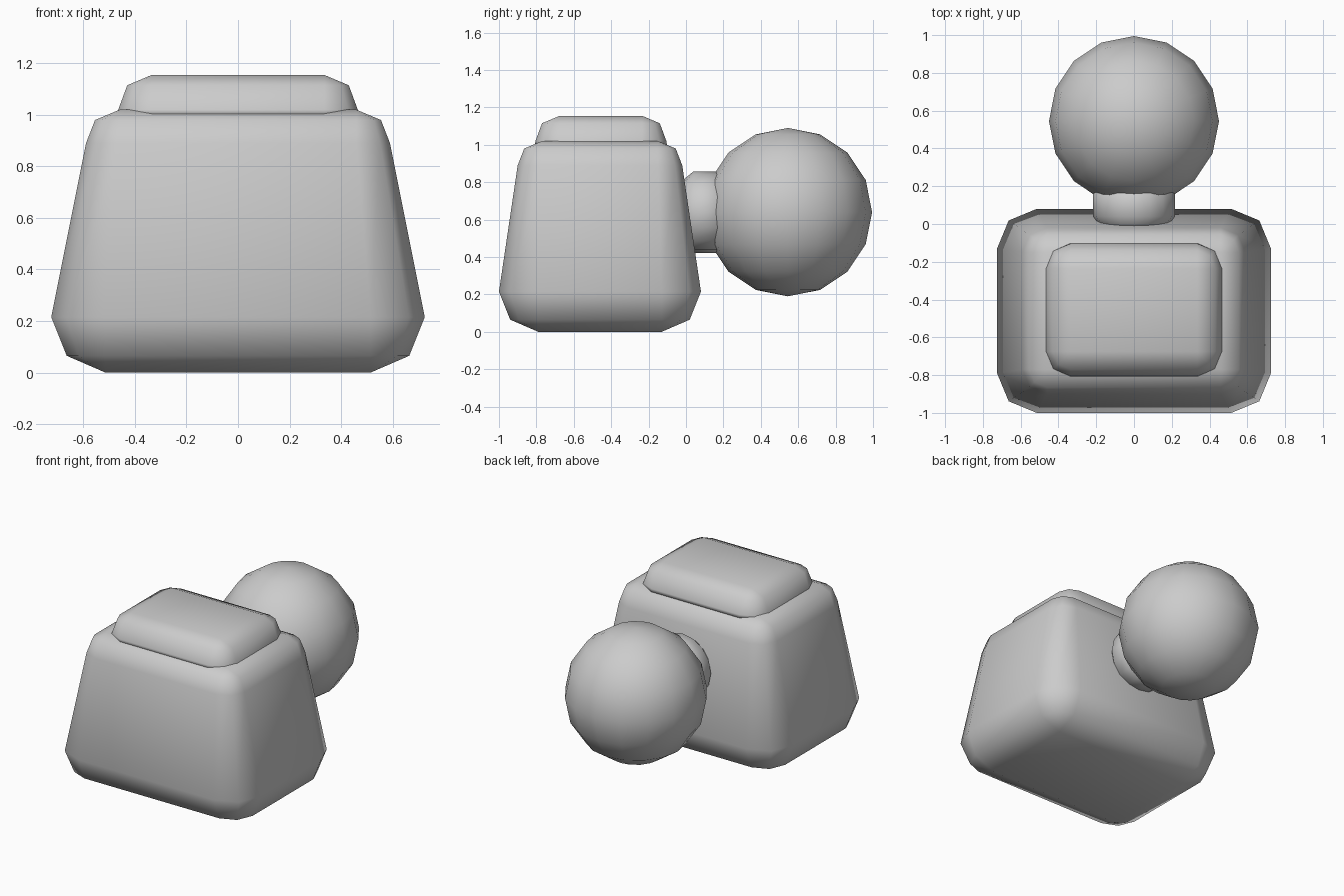
import bpy, bmesh, math
from mathutils import Matrix

if "Cube" in bpy.data.objects:
    bpy.data.objects.remove(bpy.data.objects["Cube"])


def finish(name, bm):
    bmesh.ops.recalc_face_normals(bm, faces=bm.faces)
    mesh = bpy.data.meshes.new(name)
    bm.to_mesh(mesh)
    bm.free()
    for p in mesh.polygons:
        p.use_smooth = True
    obj = bpy.data.objects.new(name, mesh)
    bpy.context.collection.objects.link(obj)
    return obj


def loft(bm, rings):
    rings = [[bm.verts.new(p) for p in ring] for ring in rings]
    n = len(rings[0])
    for a, b in zip(rings, rings[1:]):
        for i in range(n):
            j = (i + 1) % n
            bm.faces.new((a[i], a[j], b[j], b[i]))
    bm.faces.new(rings[0])
    bm.faces.new(rings[-1])


def rounded_block(name, cy, levels):
    # levels: z, core half x, core half y, corner radius
    bm = bmesh.new()
    rings = []
    for z, cx, hy, r in levels:
        ring = []
        for k, (sx, sy) in enumerate(((1, 1), (-1, 1), (-1, -1), (1, -1))):
            for s in range(3):
                a = math.radians(90 * k + 45 * s)
                ring.append((sx * cx + r * math.cos(a),
                             cy + sy * hy + r * math.sin(a), z))
        rings.append(ring)
    loft(bm, rings)
    bmesh.ops.remove_doubles(bm, verts=bm.verts, dist=1e-4)
    return finish(name, bm)


# tapered body with rounded edges
rounded_block("body", -0.46, [
    (0.0, 0.515, 0.33, 0.0), (0.065, 0.515, 0.33, 0.15),
    (0.215, 0.515, 0.33, 0.21), (0.89, 0.46, 0.31, 0.13),
    (0.98, 0.46, 0.31, 0.095), (1.02, 0.46, 0.31, 0.0)])

# cap on top of the body
rounded_block("cap", -0.455, [
    (1.0, 0.335, 0.22, 0.133), (1.02, 0.335, 0.22, 0.13),
    (1.115, 0.335, 0.22, 0.095), (1.155, 0.335, 0.22, 0.0)])

# neck joining the body and the ball
bm = bmesh.new()
loft(bm, [[(r * math.cos(math.tau * i / 16), y, 0.64 + r * math.sin(math.tau * i / 16))
           for i in range(16)] for y, r in ((-0.02, 0.17), (0.0, 0.185), (0.04, 0.218), (0.22, 0.218))])
finish("neck", bm).data.shade_smooth()

# ball at the back
bm = bmesh.new()
bmesh.ops.create_uvsphere(bm, u_segments=16, v_segments=8, radius=0.45,
                          matrix=Matrix.Translation((0, 0.545, 0.64)))
finish("ball", bm)
